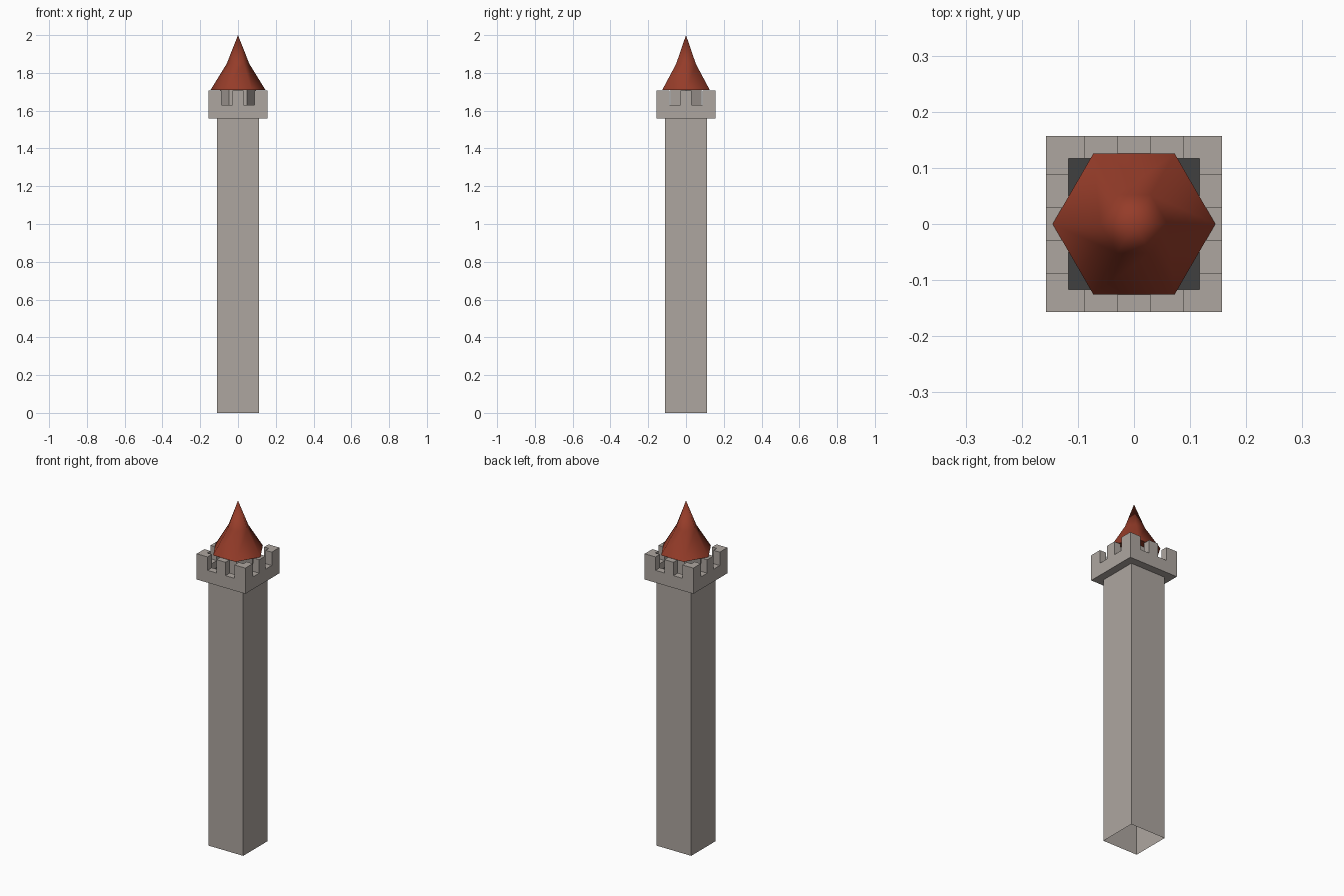
import bpy, bmesh, math

if "Cube" in bpy.data.objects:
    bpy.data.objects.remove(bpy.data.objects["Cube"])

def material(name, rgb):
    m = bpy.data.materials.new(name)
    m.diffuse_color = (*rgb, 1)
    m.use_nodes = True
    m.node_tree.nodes["Principled BSDF"].inputs["Base Color"].default_value = m.diffuse_color
    return m

stone = material("pale stone", (0.42, 0.38, 0.35))
dark = material("dark floor", (0.05, 0.05, 0.05))
red = material("red roof", (0.30, 0.045, 0.022))

def finish(name, bm, mat, smooth=False):
    bmesh.ops.recalc_face_normals(bm, faces=bm.faces)
    me = bpy.data.meshes.new(name)
    bm.to_mesh(me)
    bm.free()
    me.materials.append(mat)
    for p in me.polygons:
        p.use_smooth = smooth
    ob = bpy.data.objects.new(name, me)
    bpy.context.collection.objects.link(ob)
    return ob

def prism(name, pts, z0, z1, mat, bottom=True, top=True):
    bm = bmesh.new()
    lo = [bm.verts.new((x, y, z0)) for x, y in pts]
    hi = [bm.verts.new((x, y, z1)) for x, y in pts]
    n = len(pts)
    for i in range(n):
        j = (i + 1) % n
        bm.faces.new((lo[i], lo[j], hi[j], hi[i]))
    if bottom:
        bm.faces.new(lo[::-1])
    if top:
        bm.faces.new(hi)
    return finish(name, bm, mat)

def rect(x0, y0, x1, y1):
    return [(x0, y0), (x1, y0), (x1, y1), (x0, y1)]

def turned(pts, k):
    for _ in range(k):
        pts = [(-y, x) for x, y in pts]
    return pts

S, P, I = 0.112, 0.157, 0.117   # shaft, parapet outer, parapet inner half widths
Z0, ZW, ZT = 1.558, 1.63, 1.708

# Shaft, open underneath
prism("shaft", rect(-S, -S, S, S), 0, Z0, stone, bottom=False, top=False)
# Overhanging base slab and dark walkway
prism("parapet_base", rect(-P, -P, P, P), Z0, 1.585, stone)
prism("walkway", rect(-I, -I, I, I), 1.585, 1.59, dark)

# Four parapet walls with corner and middle merlons
C = 0.087
for k in range(4):
    prism(f"parapet_wall_{k}", turned([(-P, -P), (P, -P), (I, -I), (-I, -I)], k), 1.585, ZW, stone)
    prism(f"corner_merlon_{k}", turned([(-P, -P), (-C, -P), (-C, -I), (-I, -I), (-I, -C), (-P, -C)], k),
          ZW, ZT, stone)
    prism(f"middle_merlon_{k}", turned(rect(-0.029, -P, 0.029, -I), k), ZW, ZT, stone)

# Core carrying the roof
core = [(0.095 * math.cos(a * math.pi / 3), 0.095 * math.sin(a * math.pi / 3)) for a in range(6)]
prism("roof_core", core, 1.59, 1.712, stone)

# Flared six-sided roof with soft shading
bm = bmesh.new()
rings = [[bm.verts.new((r * math.cos(a * math.pi / 3), r * math.sin(a * math.pi / 3), z)) for a in range(6)]
         for r, z in ((0.145, 1.71), (0.06, 1.848))]
tip = bm.verts.new((0, 0, 2.0))
for i in range(6):
    j = (i + 1) % 6
    bm.faces.new((rings[0][i], rings[0][j], rings[1][j], rings[1][i]))
    bm.faces.new((rings[1][i], rings[1][j], tip))
finish("roof", bm, red, smooth=True)
prism("roof_underside", [(0.144 * math.cos(a * math.pi / 3), 0.144 * math.sin(a * math.pi / 3)) for a in range(6)],
      1.709, 1.711, red)
